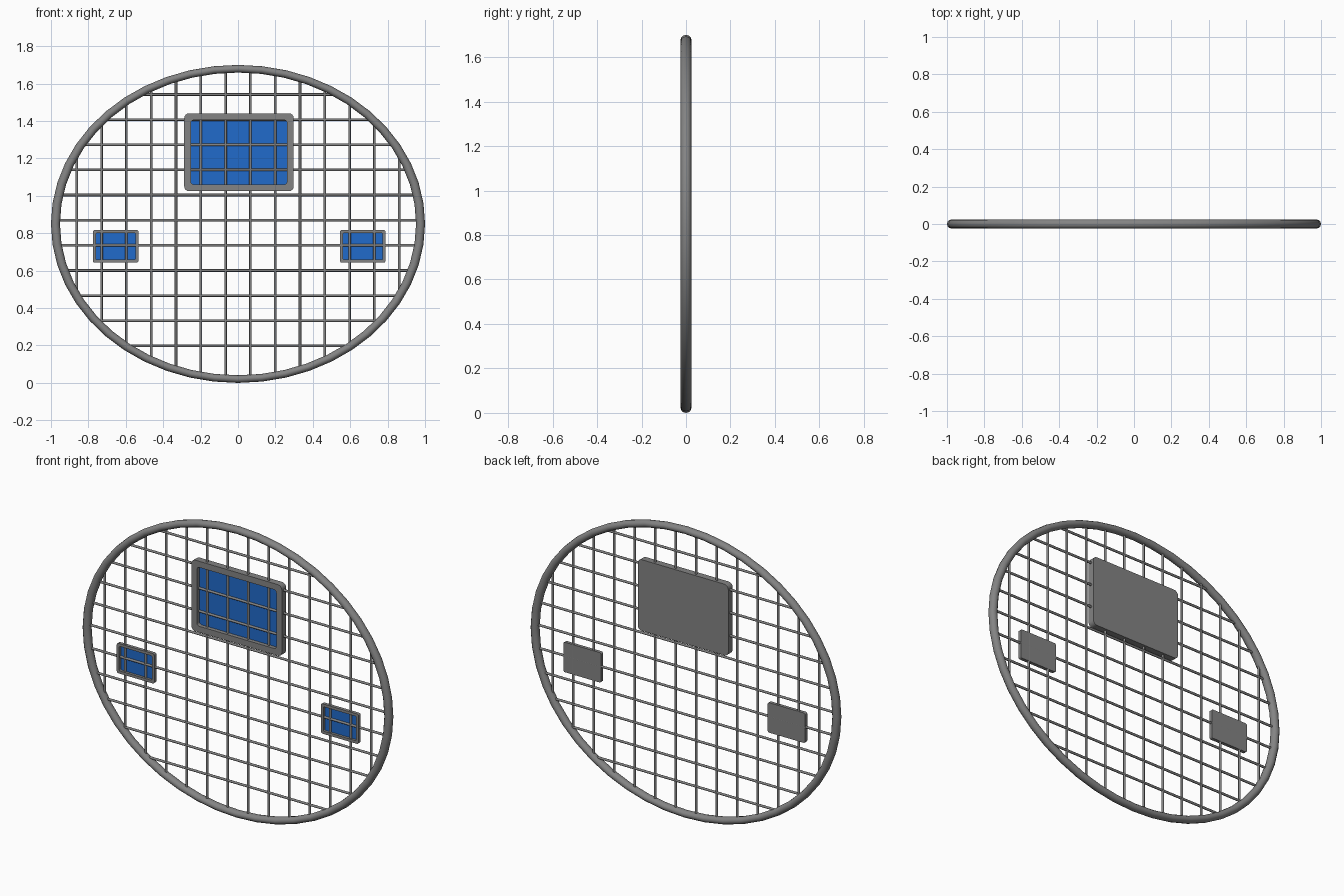
import bpy, bmesh, math
from mathutils import Matrix, Vector

if "Cube" in bpy.data.objects:
    bpy.data.objects.remove(bpy.data.objects["Cube"])


def material(name, rgb):
    m = bpy.data.materials.new(name)
    m.diffuse_color = (*rgb, 1)
    m.use_nodes = True
    m.node_tree.nodes["Principled BSDF"].inputs["Base Color"].default_value = m.diffuse_color
    return m


GREY = material("metal grey", (0.23, 0.23, 0.23))
BLUE = material("panel blue", (0.015, 0.145, 0.60))

CZ, RX, RZ = 0.85, 0.976, 0.83      # rim centre height and centreline radii
WIRE_R = 0.007


def finish(bm, name, mats, smooth=True):
    bmesh.ops.recalc_face_normals(bm, faces=bm.faces)
    me = bpy.data.meshes.new(name)
    bm.to_mesh(me)
    bm.free()
    for m in mats:
        me.materials.append(m)
    ob = bpy.data.objects.new(name, me)
    bpy.context.collection.objects.link(ob)
    if smooth:
        bpy.ops.object.select_all(action='DESELECT')
        ob.select_set(True)
        bpy.context.view_layer.objects.active = ob
        bpy.ops.object.shade_smooth_by_angle(angle=math.radians(50))
    return ob


# Oval rim: a torus squashed in height
bpy.ops.mesh.primitive_torus_add(major_segments=48, minor_segments=12,
                                 major_radius=RX, minor_radius=0.024)
rim = bpy.context.object
rim.name = "oval_rim"
rim.data.transform(Matrix.Translation((0, 0, CZ)) @ Matrix.Diagonal((1, 1, 0.85, 1))
                   @ Matrix.Rotation(math.pi / 2, 4, 'X'))
rim.data.materials.append(GREY)
bpy.ops.object.shade_smooth_by_angle(angle=math.radians(50))


# Wire mesh: rods clipped to the oval
def rod(bm, centre, half, axis):
    rot = Matrix.Rotation(math.pi / 2, 4, 'Y') if axis == 'X' else Matrix()
    bmesh.ops.create_cone(bm, cap_ends=True, segments=8, radius1=WIRE_R,
                          radius2=WIRE_R, depth=2 * half,
                          matrix=Matrix.Translation(centre) @ rot)


bm = bmesh.new()
for i in range(14):
    x = (i - 6.5) * 0.1326
    rod(bm, Vector((x, 0, CZ)), RZ * math.sqrt(1 - (x / RX) ** 2), 'Z')
finish(bm, "vertical_wires", [GREY])

bm = bmesh.new()
for i in range(11):
    z = 0.198 + i * 0.1344
    rod(bm, Vector((0, 0, z)), RX * math.sqrt(1 - ((z - CZ) / RZ) ** 2), 'X')
finish(bm, "horizontal_wires", [GREY])


# Framed panels: rounded tray with a recessed blue floor
def rounded_loop(bm, cx, cz, w, h, r, y):
    verts = []
    for k, (sx, sz) in enumerate(((1, 1), (-1, 1), (-1, -1), (1, -1))):
        for s in range(5):
            a = math.pi / 2 * (k + s / 4)
            verts.append(bm.verts.new((cx + sx * (w / 2 - r) + r * math.cos(a), y,
                                       cz + sz * (h / 2 - r) + r * math.sin(a))))
    return verts


def panel(name, cx, cz, w, h, border, r, front, floor, back):
    bm = bmesh.new()
    iw, ih, ir = w - 2 * border, h - 2 * border, r * 0.6
    loops = [rounded_loop(bm, cx, cz, w, h, r, back),
             rounded_loop(bm, cx, cz, w, h, r, front),
             rounded_loop(bm, cx, cz, iw, ih, ir, front),
             rounded_loop(bm, cx, cz, iw, ih, ir, floor)]
    n = len(loops[0])
    for a, b in zip(loops, loops[1:]):
        for i in range(n):
            j = (i + 1) % n
            bm.faces.new((a[i], a[j], b[j], b[i]))
    bm.faces.new(loops[0])
    bm.faces.new(loops[-1]).material_index = 1
    finish(bm, name, [GREY, BLUE])


panel("large_panel", 0.005, 1.233, 0.585, 0.416, 0.036, 0.025, -0.02, 0.003, 0.02)
for side, cx in (("left", -0.654), ("right", 0.667)):
    panel(side + "_small_panel", cx, 0.73, 0.243, 0.175, 0.016, 0.01, -0.013, 0.002, 0.0065)
